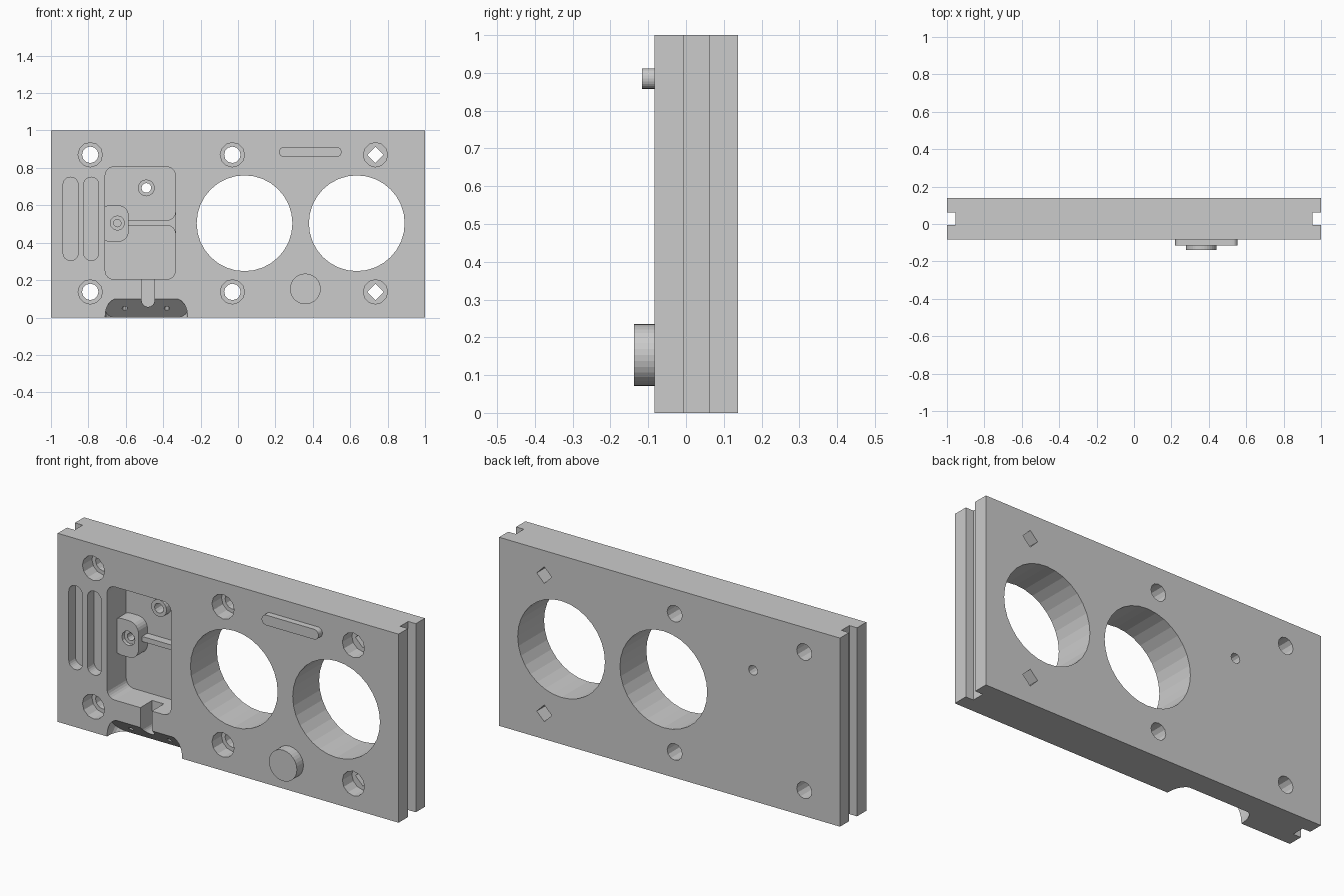
import bpy, bmesh, math
from mathutils import Matrix

if "Cube" in bpy.data.objects:
    bpy.data.objects.remove(bpy.data.objects["Cube"])

FRONT, BACK = -0.083, 0.138
FLOOR = FRONT + 0.16          # pocket floor


def circle(cx, cz, r, n=32):
    return [(cx + r * math.cos(2 * math.pi * i / n),
             cz + r * math.sin(2 * math.pi * i / n)) for i in range(n)]


def rounded(x0, x1, z0, z1, r, n=6):
    pts = []
    for k, (cx, cz) in enumerate([(x1 - r, z1 - r), (x0 + r, z1 - r),
                                  (x0 + r, z0 + r), (x1 - r, z0 + r)]):
        for i in range(n + 1):
            a = math.pi / 2 * (k + i / n)
            pts.append((cx + r * math.cos(a), cz + r * math.sin(a)))
    return pts


def box(x0, x1, z0, z1):
    return [(x0, z0), (x1, z0), (x1, z1), (x0, z1)]


def prism(name, pts, y0, y1, matrix=None):
    """Extrude an x-z outline from y0 to y1."""
    bm = bmesh.new()
    face = bm.faces.new([bm.verts.new((x, y0, z)) for x, z in pts])
    ext = bmesh.ops.extrude_face_region(bm, geom=[face])
    top = [v for v in ext["geom"] if isinstance(v, bmesh.types.BMVert)]
    bmesh.ops.translate(bm, verts=top, vec=(0, y1 - y0, 0))
    bmesh.ops.remove_doubles(bm, verts=bm.verts, dist=1e-5)
    bmesh.ops.recalc_face_normals(bm, faces=bm.faces)
    if matrix:
        bm.transform(matrix)
    mesh = bpy.data.meshes.new(name)
    bm.to_mesh(mesh)
    bm.free()
    ob = bpy.data.objects.new(name, mesh)
    bpy.context.collection.objects.link(ob)
    return ob


plate = prism("mounting_plate", box(-1, 1, 0, 1), FRONT, BACK)


def combine(pts, y0, y1, op="DIFFERENCE", matrix=None):
    """Boolean a prism into the plate and discard the helper."""
    tool = prism("helper", pts, y0, y1, matrix)
    tool.hide_render = True
    mod = plate.modifiers.new("bool", "BOOLEAN")
    mod.operation, mod.object, mod.solver = op, tool, "EXACT"
    bpy.context.view_layer.objects.active = plate
    bpy.ops.object.modifier_apply(modifier=mod.name)
    bpy.data.objects.remove(tool)


def cut(pts, depth, matrix=None):
    combine(pts, FRONT - 0.1, FRONT + depth, matrix=matrix)


# Side edge grooves
for s in (-1, 1):
    combine(box(*sorted((s * 0.955, s * 1.1)), -0.1, 1.1), -0.005, 0.062)

# Two large round openings
for x in (0.035, 0.635):
    cut(circle(x, 0.504, 0.256), 0.5)

# Counterbored screw holes, diamond shaped through holes on the right
for x, sides in ((-0.79, 12), (-0.03, 12), (0.735, 4)):
    for z in (0.137, 0.87):
        cut(circle(x, z, 0.065, 12), 0.08)
        cut(circle(x, z, 0.044, sides), 0.5)

# Vertical finger slots
for x in (-0.935, -0.825):
    cut(rounded(x, x + 0.08, 0.305, 0.75, 0.039), 0.055)

# Pocket split by a low rib
cut(rounded(-0.71, -0.335, 0.205, 0.805, 0.05), 0.115)
cut(rounded(-0.71, -0.335, 0.52, 0.805, 0.045), 0.16)
cut(rounded(-0.71, -0.335, 0.205, 0.493, 0.045), 0.16)

# Screw bosses inside the pocket
combine(rounded(-0.74, -0.585, 0.405, 0.6, 0.055), FRONT + 0.085, FLOOR + 0.02, "UNION")
combine(circle(-0.49, 0.693, 0.045, 16), FRONT + 0.12, FLOOR + 0.02, "UNION")
cut(circle(-0.645, 0.505, 0.038, 12), 0.105)
cut(circle(-0.645, 0.505, 0.02, 12), 0.18)
cut(circle(-0.49, 0.693, 0.026, 12), 0.5)

# Sloped recess in the bottom front edge, with two pin holes
slope = Matrix.Translation((-0.49, FRONT + 0.051, 0.049)) @ Matrix.Rotation(math.radians(45), 4, "X")
combine(rounded(-0.22, 0.22, -0.073, 0.073, 0.065), -0.2, 0, matrix=slope)
for x in (-0.115, 0.11):
    combine(circle(x, 0, 0.015, 10), -0.1, 0.06, matrix=slope)

# Wire channel from the pocket to the recess
cut(rounded(-0.515, -0.447, 0.057, 0.25, 0.033), 0.1)

# Raised button and bar on the front face
combine(circle(0.36, 0.153, 0.082), -0.138, FRONT + 0.02, "UNION")
combine(rounded(0.22, 0.553, 0.858, 0.912, 0.026), -0.116, FRONT + 0.02, "UNION")
